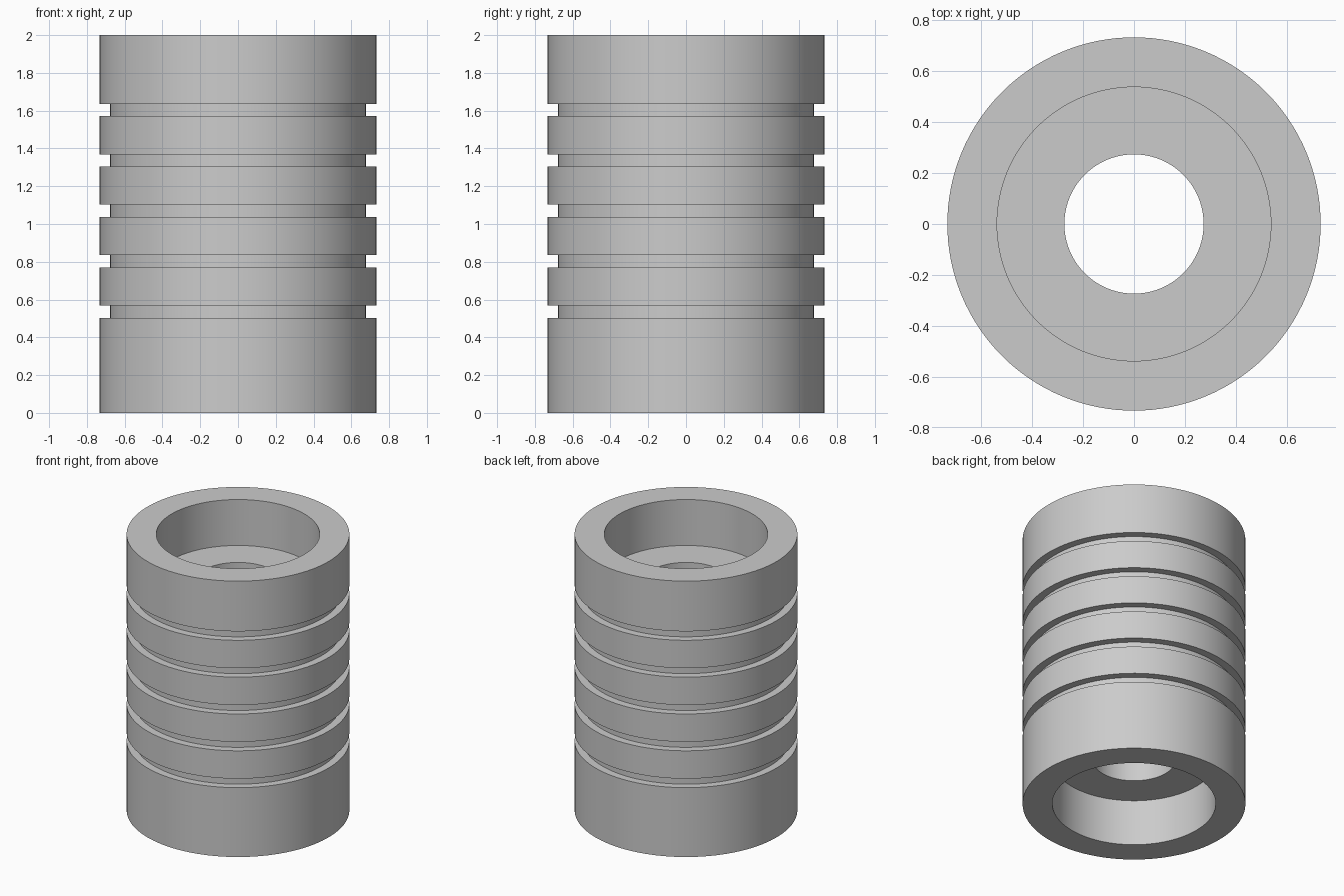
import bpy
import bmesh
import math

cube = bpy.data.objects.get("Cube")
if cube:
    bpy.data.objects.remove(cube, do_unlink=True)

HEIGHT = 2.0
OUTER_R, GROOVE_R, BORE_R, HOLE_R = 0.732, 0.678, 0.537, 0.273
BORE_DEPTH = 0.333
GROOVE_START, GROOVE_PITCH, GROOVE_WIDTH, GROOVES = 0.503, 0.267, 0.065, 5
SEGMENTS = 128

grey = bpy.data.materials.new("plain grey")
grey.use_nodes = True
colour = (0.6, 0.6, 0.6, 1.0)
grey.diffuse_color = colour
grey.node_tree.nodes["Principled BSDF"].inputs["Base Color"].default_value = colour

# Outer wall of the section, with its ring grooves
profile = [(OUTER_R, 0)]
for i in range(GROOVES):
    low = GROOVE_START + i * GROOVE_PITCH
    high = low + GROOVE_WIDTH
    profile += [(OUTER_R, low), (GROOVE_R, low), (GROOVE_R, high), (OUTER_R, high)]
profile.append((OUTER_R, HEIGHT))

# Upper counterbore, through hole and lower counterbore
profile += [
    (BORE_R, HEIGHT), (BORE_R, HEIGHT - BORE_DEPTH),
    (HOLE_R, HEIGHT - BORE_DEPTH), (HOLE_R, BORE_DEPTH),
    (BORE_R, BORE_DEPTH), (BORE_R, 0),
]

# Revolve the closed section about the vertical axis
bm = bmesh.new()
verts = [bm.verts.new((r, 0, z)) for r, z in profile]
edges = [bm.edges.new((v, verts[i - 1])) for i, v in enumerate(verts)]
bmesh.ops.spin(bm, geom=verts + edges, cent=(0, 0, 0), axis=(0, 0, 1),
               angle=math.tau, steps=SEGMENTS, use_merge=True)
bmesh.ops.remove_doubles(bm, verts=bm.verts, dist=0.0001)
bmesh.ops.recalc_face_normals(bm, faces=bm.faces)
mesh = bpy.data.meshes.new("grooved_sleeve")
bm.to_mesh(mesh)
bm.free()
mesh.materials.append(grey)

sleeve = bpy.data.objects.new("grooved_sleeve", mesh)
bpy.context.collection.objects.link(sleeve)

# Smooth walls, crisp rims
bpy.ops.object.select_all(action="DESELECT")
sleeve.select_set(True)
bpy.context.view_layer.objects.active = sleeve
bpy.ops.object.shade_smooth_by_angle(angle=math.radians(30))
